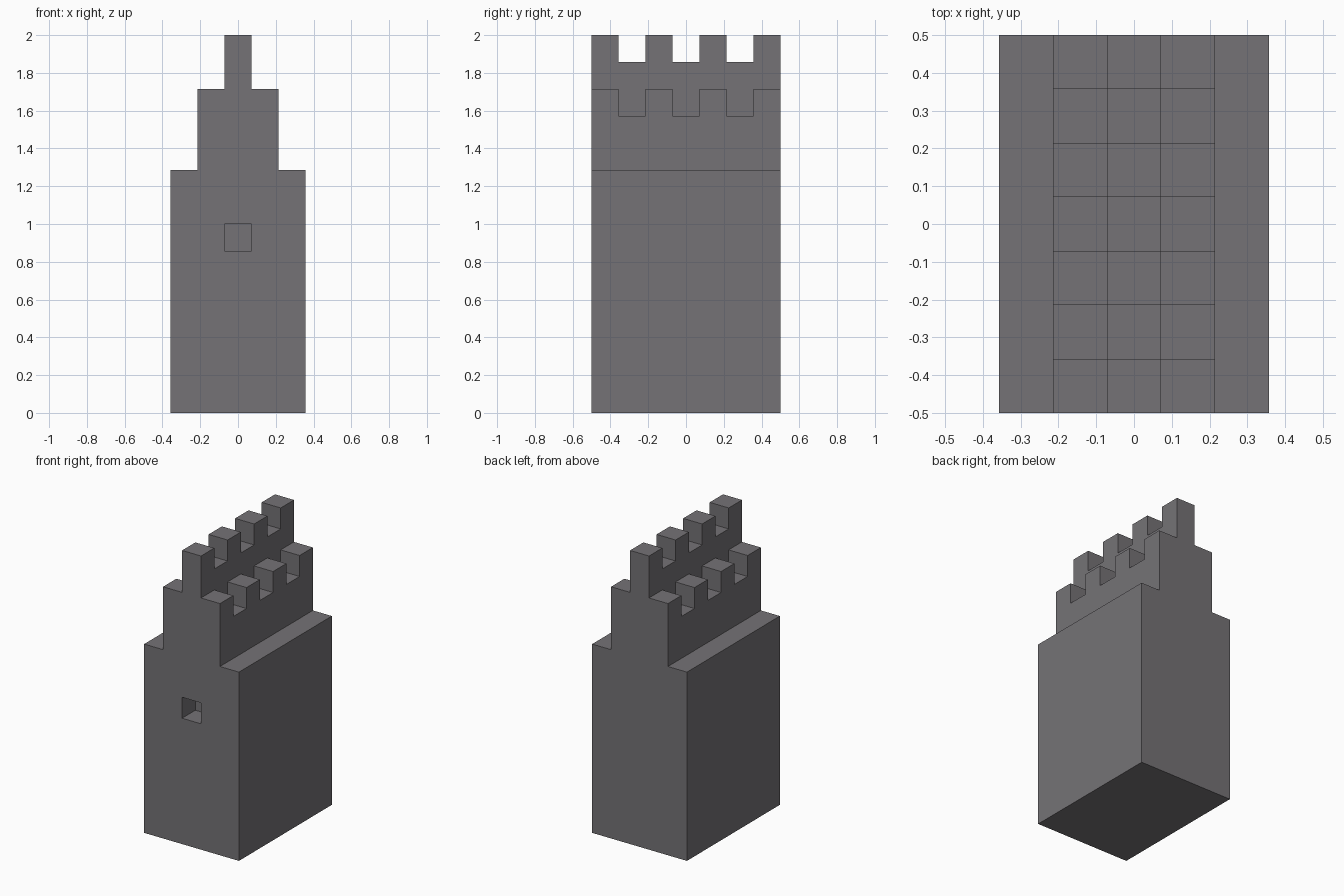
import bpy
import bmesh
import math

cube = bpy.data.objects.get("Cube")
if cube:
    bpy.data.objects.remove(cube, do_unlink=True)

U = 1 / 7  # one block of the tower's layout

stone = bpy.data.materials.new("grey stone")
stone.use_nodes = True
colour = (0.178, 0.171, 0.181, 1)
stone.diffuse_color = colour
stone.node_tree.nodes["Principled BSDF"].inputs["Base Color"].default_value = colour


def extrude_profile(name, half, y0, y1):
    """Mirror a half profile of (x, z) blocks in x and extrude it along y."""
    outline = half + [(-x, z) for x, z in reversed(half)]
    bm = bmesh.new()
    face = bm.faces.new([bm.verts.new((x * U, y0 * U, z * U)) for x, z in outline])
    moved = bmesh.ops.extrude_face_region(bm, geom=[face])["geom"]
    verts = [v for v in moved if isinstance(v, bmesh.types.BMVert)]
    bmesh.ops.translate(bm, verts=verts, vec=(0, (y1 - y0) * U, 0))
    bmesh.ops.recalc_face_normals(bm, faces=bm.faces)
    mesh = bpy.data.meshes.new(name)
    bm.to_mesh(mesh)
    bm.free()
    mesh.materials.append(stone)
    obj = bpy.data.objects.new(name, mesh)
    bpy.context.scene.collection.objects.link(obj)
    return obj


# Stepped tower, from the ground up to the central ridge wall
tower = extrude_profile(
    "tower",
    [(2.5, 0), (2.5, 9), (1.5, 9), (1.5, 12), (0.5, 12), (0.5, 14)],
    -3.5, 3.5)

# Gaps between the battlements, lower on the side walls than on the ridge
notch = [(0.5, 13), (0.5, 11), (2, 11), (2, 15)]
cutters = [extrude_profile("battlement_gap", notch, y - 0.5, y + 0.5)
           for y in (-2, 0, 2)]

# Square window recess in the front
cutters.append(extrude_profile("window_recess", [(0.5, 6), (0.5, 7)], -4, -2.5))

for cutter in cutters:
    cutter.hide_render = True
    mod = tower.modifiers.new(cutter.name, "BOOLEAN")
    mod.operation = "DIFFERENCE"
    mod.solver = "EXACT"
    mod.object = cutter

# Bake the cuts and drop the cutters
bpy.context.view_layer.update()
graph = bpy.context.evaluated_depsgraph_get()
carved = bpy.data.meshes.new_from_object(tower.evaluated_get(graph))
tower.modifiers.clear()
tower.data = carved
for cutter in cutters:
    bpy.data.objects.remove(cutter, do_unlink=True)

# Tidy the flat faces
bm = bmesh.new()
bm.from_mesh(carved)
bmesh.ops.remove_doubles(bm, verts=bm.verts, dist=0.0005)
bmesh.ops.dissolve_limit(bm, angle_limit=math.radians(1), verts=bm.verts, edges=bm.edges)
bm.to_mesh(carved)
bm.free()
